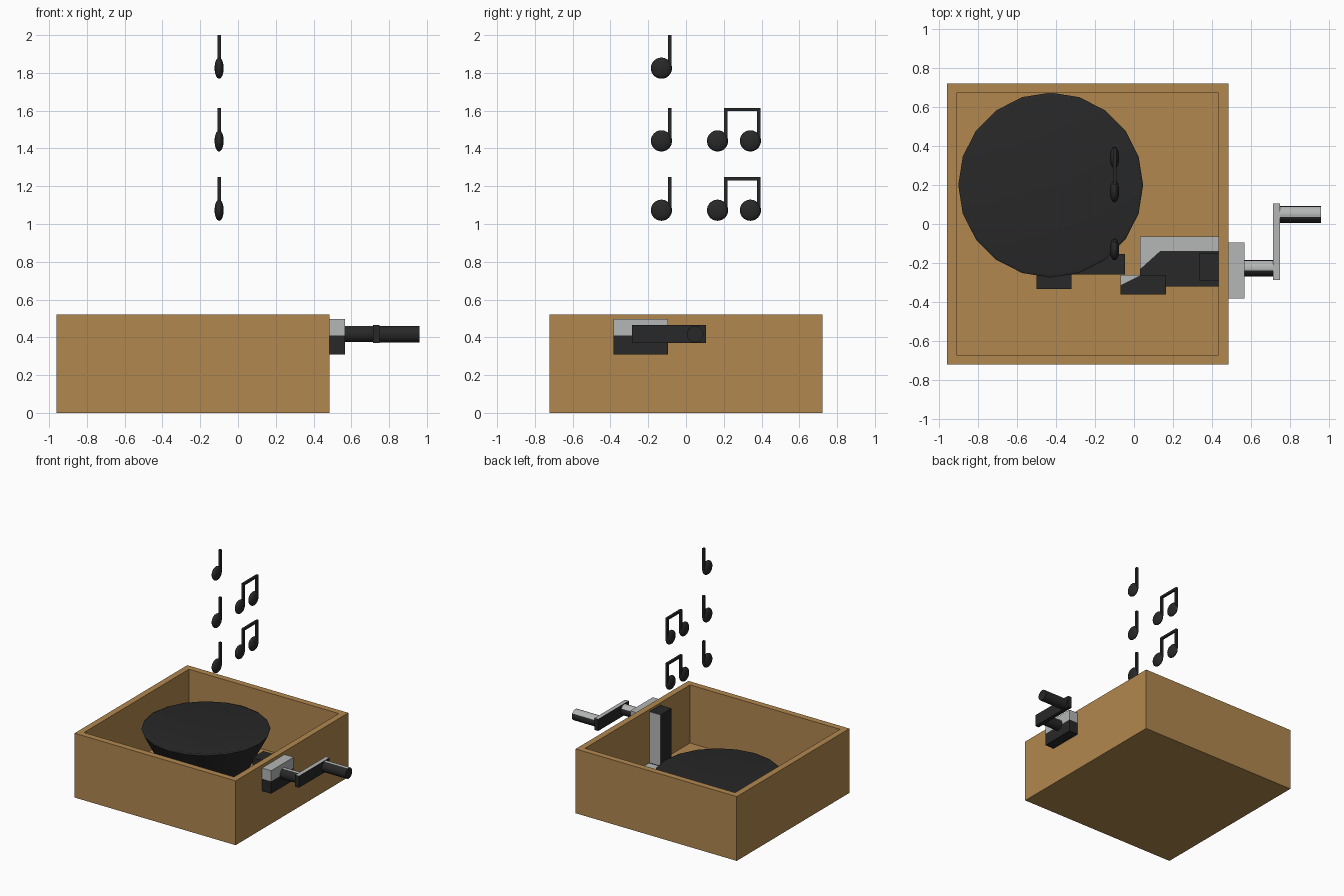
import bpy, bmesh, math
from mathutils import Matrix, Vector

cube = bpy.data.objects.get("Cube")
if cube:
    bpy.data.objects.remove(cube, do_unlink=True)


def material(name, rgb):
    m = bpy.data.materials.new(name)
    m.use_nodes = True
    m.diffuse_color = (*rgb, 1)
    bsdf = next(n for n in m.node_tree.nodes if n.type == 'BSDF_PRINCIPLED')
    bsdf.inputs["Base Color"].default_value = (*rgb, 1)
    return m


WOOD = material("wood", (0.44, 0.245, 0.077))
BLACK = material("black", (0.021, 0.021, 0.021))
GREY = material("grey", (0.46, 0.47, 0.47))


def finish(name, bm, mats, rule=None, smooth=False):
    """Turn a bmesh into an object; rule(face) picks the second material."""
    bm.normal_update()
    for f in bm.faces:
        f.smooth = smooth
        if rule and rule(f):
            f.material_index = 1
    mesh = bpy.data.meshes.new(name)
    bm.to_mesh(mesh)
    bm.free()
    for m in mats:
        mesh.materials.append(m)
    ob = bpy.data.objects.new(name, mesh)
    bpy.context.collection.objects.link(ob)
    return ob


def add_box(bm, x, y, z):
    lo, hi = Vector((x[0], y[0], z[0])), Vector((x[1], y[1], z[1]))
    mat = Matrix.Translation((lo + hi) / 2) @ Matrix.Diagonal((*(hi - lo), 1))
    bmesh.ops.create_cube(bm, size=1, matrix=mat)


def box(name, x, y, z, rule=None, cuts=()):
    """Box whose faces are first split along the (point, normal) cuts."""
    bm = bmesh.new()
    add_box(bm, x, y, z)
    for point, normal in cuts:
        bmesh.ops.bisect_plane(bm, geom=bm.verts[:] + bm.edges[:] + bm.faces[:],
                               plane_co=point, plane_no=normal)
    return finish(name, bm, (BLACK, GREY), rule)


def rod(name, x, y, z, r, rule=None):
    """Round bar along x."""
    bm = bmesh.new()
    mat = Matrix.Translation(((x[0] + x[1]) / 2, y, z)) @ Matrix.Rotation(math.pi / 2, 4, 'Y')
    bmesh.ops.create_cone(bm, cap_ends=True, segments=24, radius1=r, radius2=r,
                          depth=x[1] - x[0], matrix=mat)
    return finish(name, bm, (BLACK, GREY), rule)


# Open wooden case: inset the top for the rim, then sink the inner face
bm = bmesh.new()
add_box(bm, (-0.962, 0.485), (-0.723, 0.723), (0, 0.522))
bm.normal_update()
top = next(f for f in bm.faces if f.normal.z > 0.9)
bmesh.ops.inset_region(bm, faces=[top], thickness=0.05, use_even_offset=True)
well = bmesh.ops.extrude_face_region(bm, geom=[top])["geom"]
bmesh.ops.translate(bm, verts=[v for v in well if isinstance(v, bmesh.types.BMVert)],
                    vec=(0, 0, -0.472))
if top.is_valid:
    bmesh.ops.delete(bm, geom=[top], context='FACES_ONLY')
bmesh.ops.recalc_face_normals(bm, faces=bm.faces)
finish("wooden_case", bm, (WOOD,))

# Tapered dish, spun from a profile of radius and height
bm = bmesh.new()
profile = [(0, 0.05), (0.32, 0.05), (0.465, 0.33), (0.475, 0.35), (0.46, 0.357), (0, 0.22)]
verts = [bm.verts.new((r, 0, z)) for r, z in profile]
edges = [bm.edges.new(pair) for pair in zip(verts, verts[1:])]
bmesh.ops.spin(bm, geom=verts + edges, cent=(0, 0, 0), axis=(0, 0, 1),
               angle=math.tau, steps=20)
bmesh.ops.remove_doubles(bm, verts=bm.verts, dist=0.0005)
bmesh.ops.recalc_face_normals(bm, faces=bm.faces)
bmesh.ops.translate(bm, verts=bm.verts, vec=(-0.428, 0.2, 0))
dish = finish("dish", bm, (BLACK,))
bpy.context.view_layer.objects.active = dish
dish.select_set(True)
bpy.ops.object.shade_smooth_by_angle(angle=math.radians(50))


# Mechanism inside the case
def base_is_grey(f):
    c = f.calc_center_median()
    return c.y > -0.14 or c.y > c.x * 0.9 - 0.26


box("mechanism_base", (0.03, 0.433), (-0.32, -0.065), (0.05, 0.09), base_is_grey,
    [((0, -0.14, 0), (0, 1, 0)), ((0, -0.26, 0), (-0.9, 1, 0))])
box("mechanism_post", (0.333, 0.434), (-0.29, -0.15), (0.09, 0.505),
    lambda f: f.normal.y > 0.9)
box("link_right", (-0.07, 0.165), (-0.363, -0.262), (0.05, 0.1),
    lambda f: f.calc_center_median().y > f.calc_center_median().x * 0.5 - 0.28,
    [((0, -0.28, 0), (-0.5, 1, 0))])
box("link_middle", (-0.32, -0.045), (-0.26, -0.155), (0.05, 0.09))
box("link_left", (-0.5, -0.32), (-0.333, -0.26), (0.05, 0.09))

# Crank on the side of the case
box("crank_bracket", (0.485, 0.567), (-0.384, -0.095), (0.31, 0.497),
    lambda f: f.calc_center_median().z > 0.41, [((0, 0, 0.41), (0, 0, 1))])
lit = lambda f: f.normal.z > 0.4 and f.normal.y > -0.3
rod("crank_axle", (0.565, 0.715), -0.228, 0.417, 0.043, lit)
box("crank_arm", (0.715, 0.749), (-0.287, 0.105), (0.37, 0.465),
    lambda f: f.normal.z > 0.9)
rod("crank_handle", (0.749, 0.961), 0.048, 0.417, 0.044, lit)

# Floating notes
NOTE_X = -0.1


def note(name, y, z, stem_height):
    head = bmesh.new()
    mat = Matrix.Translation((NOTE_X, y, z)) @ Matrix.Diagonal((0.024, 0.056, 0.056, 1))
    bmesh.ops.create_uvsphere(head, u_segments=24, v_segments=16, radius=1, matrix=mat)
    finish(name + "_head", head, (BLACK,), smooth=True)
    box(name + "_stem", (NOTE_X - 0.009, NOTE_X + 0.009),
        (y + 0.035, y + 0.053), (z, z + stem_height))


STEM = 0.175
for i, z in enumerate((1.073, 1.44, 1.825)):
    note(f"single_note_{i + 1}", -0.13, z, STEM)

for i, z in enumerate((1.073, 1.44)):
    for side, y in (("front", 0.167), ("back", 0.341)):
        note(f"double_note_{i + 1}_{side}", y, z, STEM)
    box(f"double_note_{i + 1}_beam", (NOTE_X - 0.009, NOTE_X + 0.009),
        (0.202, 0.394), (z + STEM - 0.018, z + STEM))
